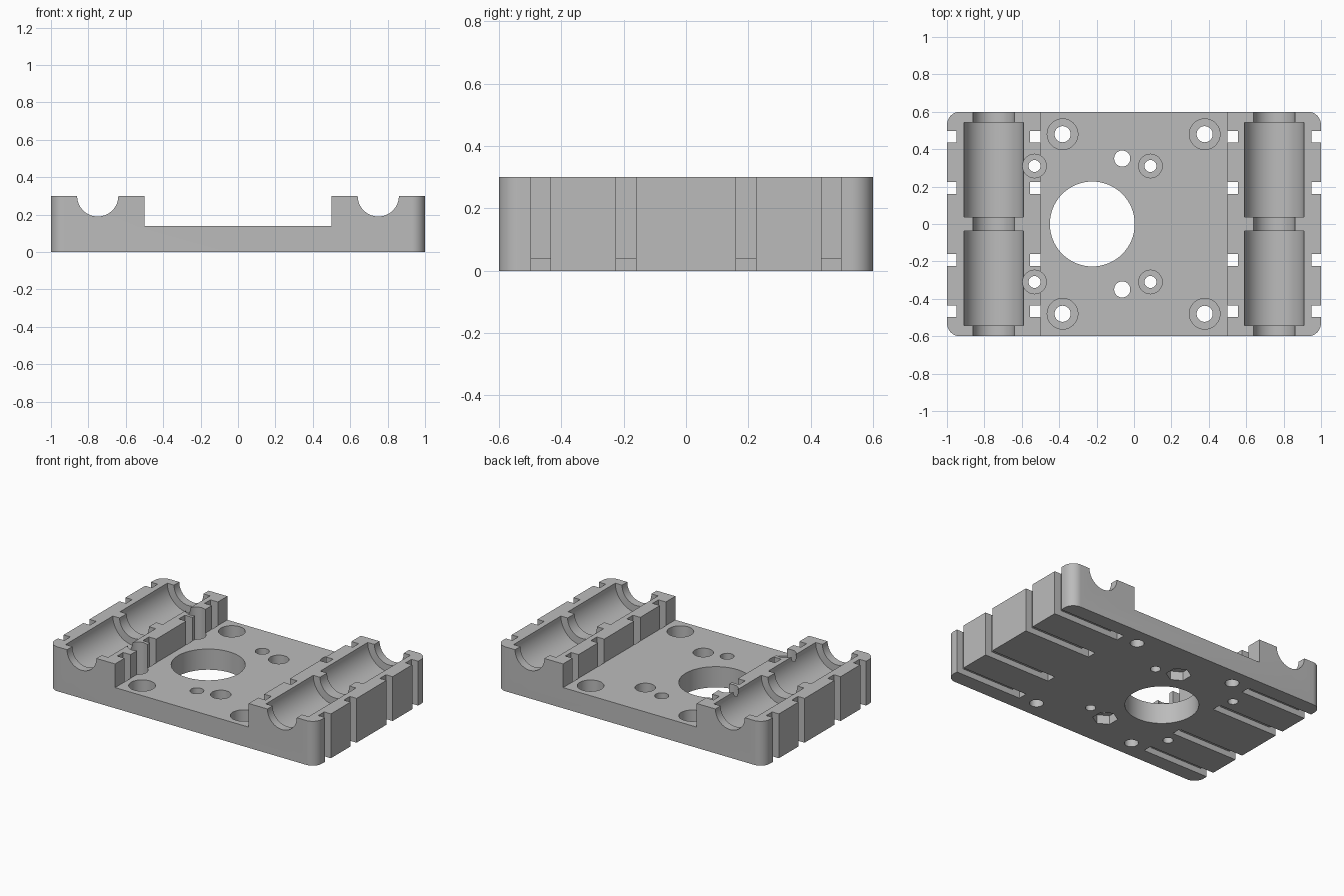
import bpy, bmesh
from math import pi, radians
from mathutils import Matrix

cube = bpy.data.objects.get("Cube")
if cube:
    bpy.data.objects.remove(cube, do_unlink=True)

grey = bpy.data.materials.new("grey_plastic")
grey.use_nodes = True
grey.diffuse_color = (0.5, 0.5, 0.5, 1)
grey.node_tree.nodes["Principled BSDF"].inputs["Base Color"].default_value = (0.5, 0.5, 0.5, 1)


def make_object(name, bm):
    bmesh.ops.recalc_face_normals(bm, faces=bm.faces)
    mesh = bpy.data.meshes.new(name)
    bm.to_mesh(mesh)
    bm.free()
    mesh.materials.append(grey)
    obj = bpy.data.objects.new(name, mesh)
    bpy.context.collection.objects.link(obj)
    return obj


def prism(profile, y0, y1):
    """Extrude an x-z outline from y0 to y1."""
    bm = bmesh.new()
    face = bm.faces.new([bm.verts.new((x, y0, z)) for x, z in profile])
    ext = bmesh.ops.extrude_face_region(bm, geom=[face])["geom"]
    bmesh.ops.translate(bm, vec=(0, y1 - y0, 0),
                        verts=[v for v in ext if isinstance(v, bmesh.types.BMVert)])
    return bm


def cylinder(x, y, z, radius, length, along_y=False, sides=64):
    bm = bmesh.new()
    mat = Matrix.Translation((x, y, z))
    if along_y:
        mat = mat @ Matrix.Rotation(pi / 2, 4, "X")
    bmesh.ops.create_cone(bm, cap_ends=True, segments=sides, radius1=radius,
                          radius2=radius, depth=length, matrix=mat)
    return bm


# Base plate with two raised rails and rounded outer corners
half = [(1, 0), (1, 0.30), (0.5, 0.30), (0.5, 0.14)]
bm = prism(half + [(-x, z) for x, z in reversed(half)], -0.6, 0.6)
corners = [e for e in bm.edges if all(abs(v.co.x) > 0.99 for v in e.verts)
           and abs(e.verts[0].co.z - e.verts[1].co.z) > 0.1]
bmesh.ops.bevel(bm, geom=corners, offset=0.07, segments=12, profile=0.5, affect="EDGES")
carriage = make_object("bearing_carriage", bm)

cutters = []


def cut(name, bm):
    obj = make_object(name, bm)
    obj.hide_render = True
    cutters.append(obj)


def cut_vertical(name, x, y, radius, z0, z1, sides=64):
    cut(name, cylinder(x, y, (z0 + z1) / 2, radius, z1 - z0, sides=sides))


# Rod grooves, bearing pockets and U-shaped strap channels in both rails
strap = [(0.4995, -0.1), (1.1, -0.1), (1.1, 0.4), (0.95, 0.4),
         (0.95, 0.04), (0.555, 0.04), (0.555, 0.4), (0.4995, 0.4)]
for side in (-1, 1):
    cut("rod_groove", cylinder(side * 0.75, 0, 0.30, 0.11, 1.4, True))
    for end in (-1, 1):
        cut("bearing_pocket", cylinder(side * 0.75, end * 0.291, 0.30, 0.16, 0.506, True))
        for inner, outer in ((0.16, 0.225), (0.435, 0.498)):
            y0, y1 = sorted((end * inner, end * outer))
            cut("strap_channel", prism([(side * x, z) for x, z in strap], y0, y1))

# Large central opening
cut_vertical("main_opening", -0.223, 0, 0.227, -0.1, 0.4)

# Counterbored screw holes: x, y, bore radius, head radius
for x, y, bore, head in ((-0.382, 0.48, 0.043, 0.082), (0.378, 0.48, 0.043, 0.082),
                         (-0.532, 0.31, 0.032, 0.063), (0.088, 0.31, 0.032, 0.063)):
    for end in (-1, 1):
        cut_vertical("screw_head_recess", x, end * y, head, 0.06, 0.4)
        cut_vertical("screw_hole", x, end * y, bore, -0.1, 0.4)

# Plain holes with hexagonal nut traps underneath
for end in (-1, 1):
    cut_vertical("nut_trap", -0.063, end * 0.35, 0.078, -0.1, 0.06, sides=6)
    cut_vertical("nut_hole", -0.063, end * 0.35, 0.043, -0.1, 0.4)

# Apply all cuts, then discard the cutters
for cutter in cutters:
    mod = carriage.modifiers.new(cutter.name, "BOOLEAN")
    mod.operation = "DIFFERENCE"
    mod.solver = "EXACT"
    mod.object = cutter
graph = bpy.context.evaluated_depsgraph_get()
carriage.data = bpy.data.meshes.new_from_object(carriage.evaluated_get(graph))
carriage.modifiers.clear()
for cutter in cutters:
    bpy.data.objects.remove(cutter, do_unlink=True)
carriage.data.materials.clear()
carriage.data.materials.append(grey)
for poly in carriage.data.polygons:
    poly.material_index = 0

bpy.ops.object.select_all(action="DESELECT")
carriage.select_set(True)
bpy.context.view_layer.objects.active = carriage
bpy.ops.object.shade_smooth_by_angle(angle=radians(30))
